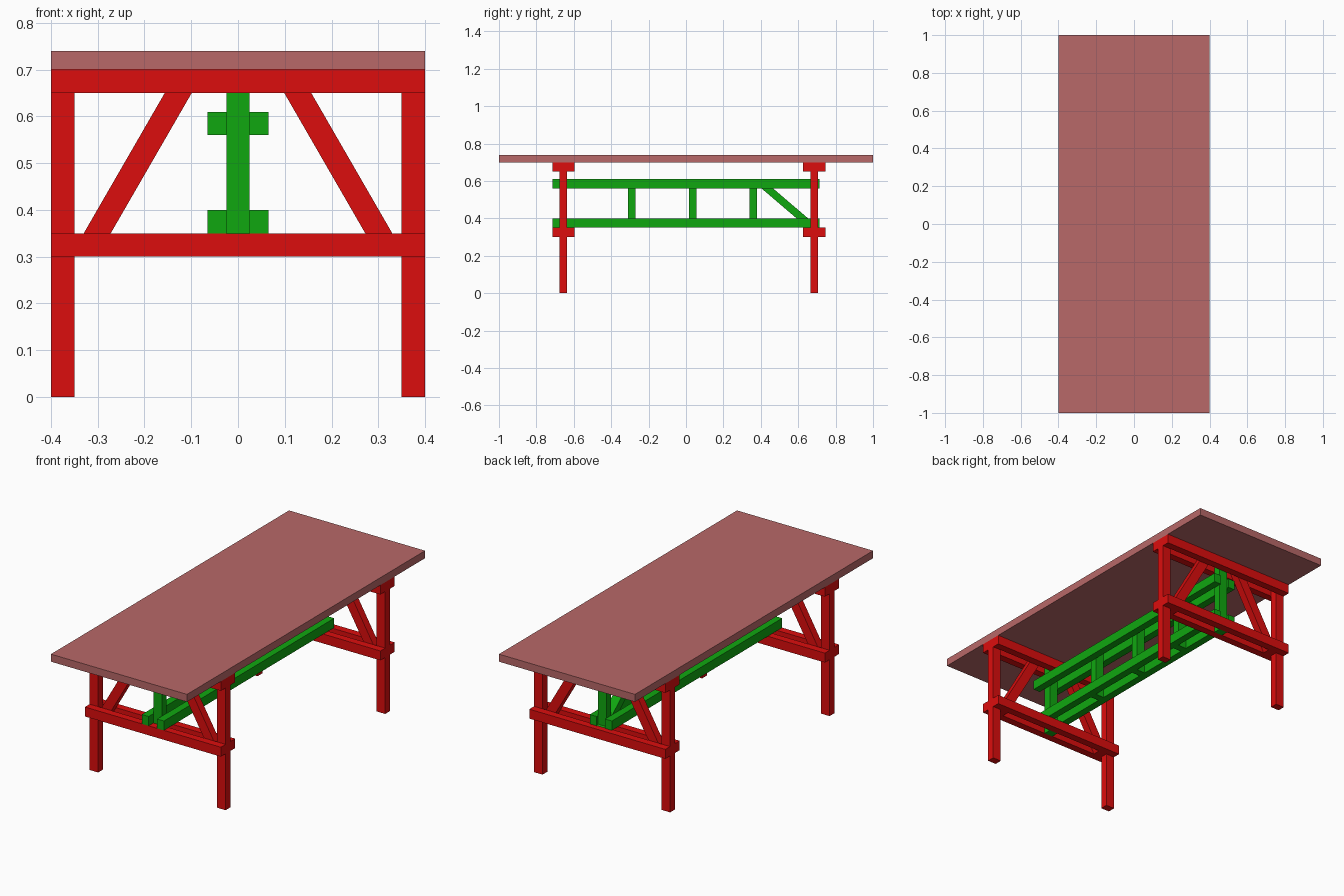
import bpy
import math

if "Cube" in bpy.data.objects:
    bpy.data.objects.remove(bpy.data.objects["Cube"])


def material(name, color):
    m = bpy.data.materials.new(name)
    m.diffuse_color = (*color, 1)
    m.use_nodes = True
    m.node_tree.nodes["Principled BSDF"].inputs["Base Color"].default_value = m.diffuse_color
    return m


TOP = material("dusty_rose", (0.48, 0.138, 0.138))
RED = material("red_timber", (0.72, 0.004, 0.004))
GREEN = material("green_timber", (0.005, 0.39, 0.005))


def prism(name, mat, profile, extrude):
    """Four-sided timber: profile corners swept along the extrude vector."""
    verts = profile + [tuple(a + b for a, b in zip(p, extrude)) for p in profile]
    faces = [(3, 2, 1, 0), (4, 5, 6, 7)]
    faces += [(i, (i + 1) % 4, (i + 1) % 4 + 4, i + 4) for i in range(4)]
    mesh = bpy.data.meshes.new(name)
    mesh.from_pydata(verts, [], faces)
    mesh.materials.append(mat)
    obj = bpy.data.objects.new(name, mesh)
    bpy.context.collection.objects.link(obj)
    return obj


def box(name, mat, x, y, z):
    base = [(x[0], y[0], z[0]), (x[1], y[0], z[0]), (x[1], y[1], z[0]), (x[0], y[1], z[0])]
    return prism(name, mat, base, (0, 0, z[1] - z[0]))


def around(c, size):
    return (c - size / 2, c + size / 2)


T, W = 0.04, 0.05           # timber thickness and width
FRAMES = {"front": -0.655, "back": 0.685}

# Table top
box("table_top", TOP, (-0.4, 0.4), (-1, 1), (0.70, 0.74))

# End frames: legs, paired rails, slanted braces and a centre post
for end, y in FRAMES.items():
    for side, s in (("left", -1), ("right", 1)):
        box(f"{end}_{side}_leg", RED, around(s * 0.375, W), around(y, T), (0, 0.70))

        # Brace leans 30 degrees inward, running between the rails
        lean, w = math.tan(math.radians(30)), W / math.cos(math.radians(30))
        lo, hi = 0.33 + 0.05 * lean, 0.33 - 0.35 * lean
        corners = [(lo, 0.30), (hi, 0.70), (hi - w, 0.70), (lo - w, 0.30)]
        if s < 0:
            corners.reverse()
        prism(f"{end}_{side}_brace", RED,
              [(s * x, y + T / 2, z) for x, z in reversed(corners)], (0, -T, 0))

    for level, z in (("upper", 0.65), ("lower", 0.30)):
        for face, s in (("near", -1), ("far", 1)):
            box(f"{end}_{level}_{face}_rail", RED, (-0.4, 0.4), around(y + s * T, T), (z, z + W))

    box(f"{end}_centre_post", GREEN, around(0, W), around(y, T), (0.30, 0.70))

# Long stretcher beams, paired on either side of the posts
for level, z in (("upper", 0.56), ("lower", 0.35)):
    for side, s in (("left", -1), ("right", 1)):
        box(f"{level}_{side}_stretcher", GREEN, around(s * 0.045, T), (-0.715, 0.715), (z, z + W))

# Short posts between the stretchers
for i, y in enumerate((-0.29, 0.035, 0.36)):
    box(f"stretcher_post_{i + 1}", GREEN, around(0, W), around(y, T), (0.35, 0.61))

# Single diagonal strut near the back end
slope, w = math.tan(math.radians(49.5)), T / math.cos(math.radians(49.5))
a, b = 0.404 - 0.05 * slope, 0.404 + 0.21 * slope
prism("diagonal_strut", GREEN,
      [(-W / 2, a, 0.61), (-W / 2, b, 0.35), (-W / 2, b + w, 0.35), (-W / 2, a + w, 0.61)],
      (W, 0, 0))

# Consistent outward normals
import bmesh
for obj in bpy.data.objects:
    bm = bmesh.new()
    bm.from_mesh(obj.data)
    bmesh.ops.recalc_face_normals(bm, faces=bm.faces)
    bm.to_mesh(obj.data)
    bm.free()
